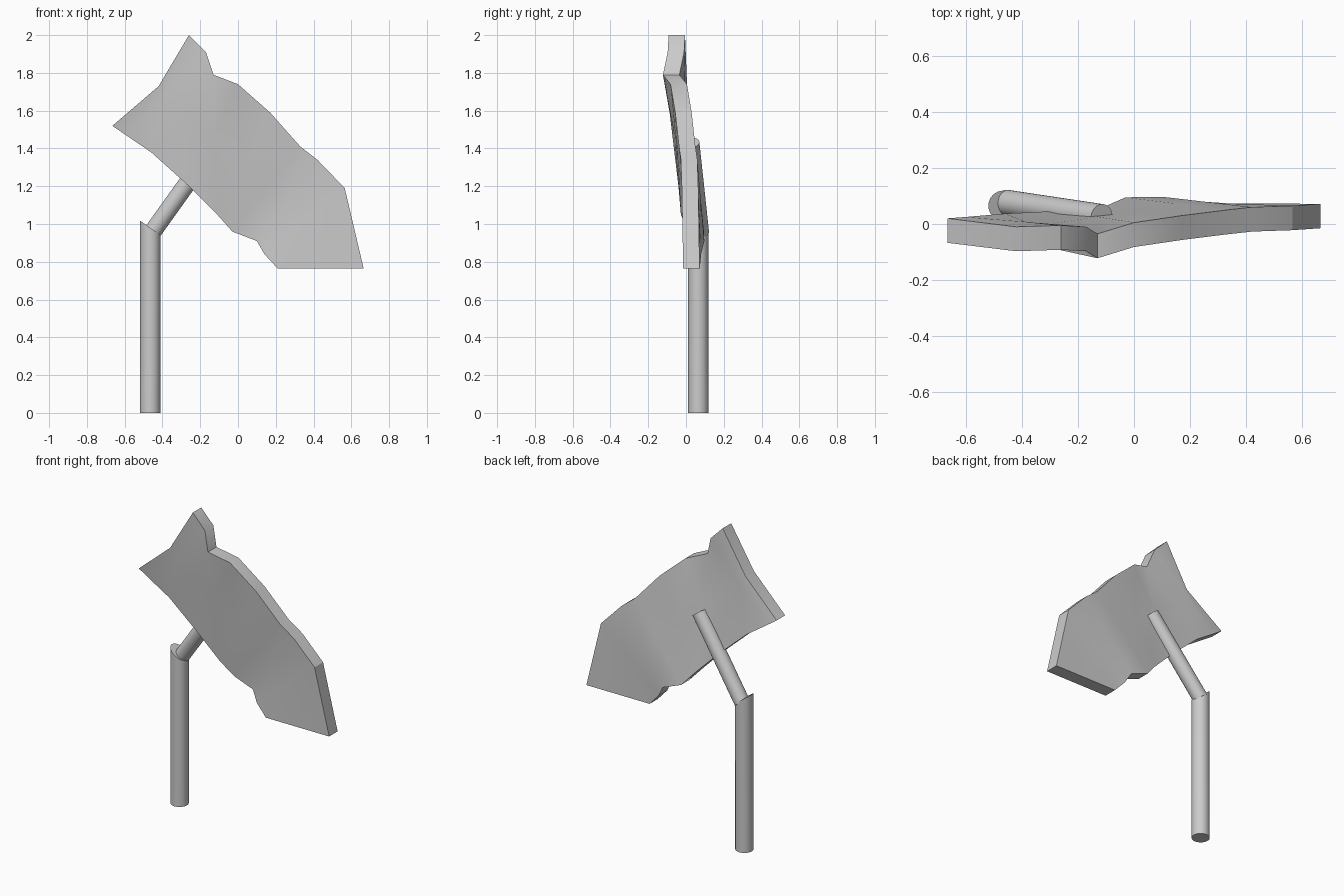
import bpy, bmesh, math
from mathutils import Vector

if "Cube" in bpy.data.objects:
    bpy.data.objects.remove(bpy.data.objects["Cube"])

grey = bpy.data.materials.new("plain grey")
grey.diffuse_color = (0.6, 0.6, 0.6, 1)
grey.use_nodes = True
grey.node_tree.nodes["Principled BSDF"].inputs["Base Color"].default_value = grey.diffuse_color


def finish(bm, name):
    bmesh.ops.recalc_face_normals(bm, faces=bm.faces)
    mesh = bpy.data.meshes.new(name)
    bm.to_mesh(mesh)
    bm.free()
    mesh.materials.append(grey)
    ob = bpy.data.objects.new(name, mesh)
    bpy.context.collection.objects.link(ob)
    bpy.ops.object.select_all(action='DESELECT')
    ob.select_set(True)
    bpy.context.view_layer.objects.active = ob
    bpy.ops.object.shade_smooth_by_angle(angle=math.radians(30))
    return ob


def rod(name, a, b, r, top_slope=0.0, sides=32):
    """Capped rod from a to b; top_slope slants the upper cap along x."""
    a, b = Vector(a), Vector(b)
    rot = (b - a).to_track_quat('Z', 'Y')
    bm = bmesh.new()
    rings = []
    for end in (a, b):
        ring = []
        for i in range(sides):
            t = 2 * math.pi * i / sides
            p = end + rot @ Vector((r * math.cos(t), r * math.sin(t), 0))
            if end is b:
                p.z += top_slope * (p.x - b.x)
            ring.append(bm.verts.new(p))
        rings.append(ring)
    for i in range(sides):
        j = (i + 1) % sides
        bm.faces.new((rings[0][i], rings[0][j], rings[1][j], rings[1][i]))
    bm.faces.new(rings[0])
    bm.faces.new(rings[1])
    return finish(bm, name)


# Wavy banner board: upper and lower edges (x, back y, z), joined crosswise
upper = [(-.26, -.005, 2.0), (-.17, -.01, 1.91), (-.13, -.035, 1.79),
         (0, .005, 1.74), (.17, .03, 1.59), (.33, .05, 1.41),
         (.42, .06, 1.34), (.565, .065, 1.19), (.665, .072, .765)]
lower = [(-.665, .02, 1.52), (-.60, .025, 1.475), (-.46, .037, 1.38),
         (-.26, .047, 1.20), (-.11, .06, 1.05), (-.03, .095, .96),
         (.10, .097, .91), (.14, .08, .84), (.21, .073, .765)]
THICK = 0.087
bm = bmesh.new()
cols = []
for i, (u, l) in enumerate(zip(upper, lower)):
    u, l = Vector(u), Vector(l)
    m = Vector((-.42, -.01, 1.73)) if i == 0 else (u + l) / 2
    cols.append([bm.verts.new(p) for p in (u, m, l)])
for c, d in zip(cols, cols[1:]):
    for k in range(2):
        bm.faces.new((c[k], c[k + 1], d[k + 1], d[k]))
# thicken towards the front
ext = bmesh.ops.extrude_face_region(bm, geom=bm.faces[:], use_keep_orig=True)
for v in ext["geom"]:
    if isinstance(v, bmesh.types.BMVert):
        v.co.y -= THICK
finish(bm, "banner_board")

# Upright post with slanted top, and leaning arm fixed to the back of the board
rod("post", (-.465, .065, 0), (-.465, .065, .98), .054, top_slope=-.7)
rod("arm", (-.455, .075, .955), (-.115, .024, 1.43), .047)
